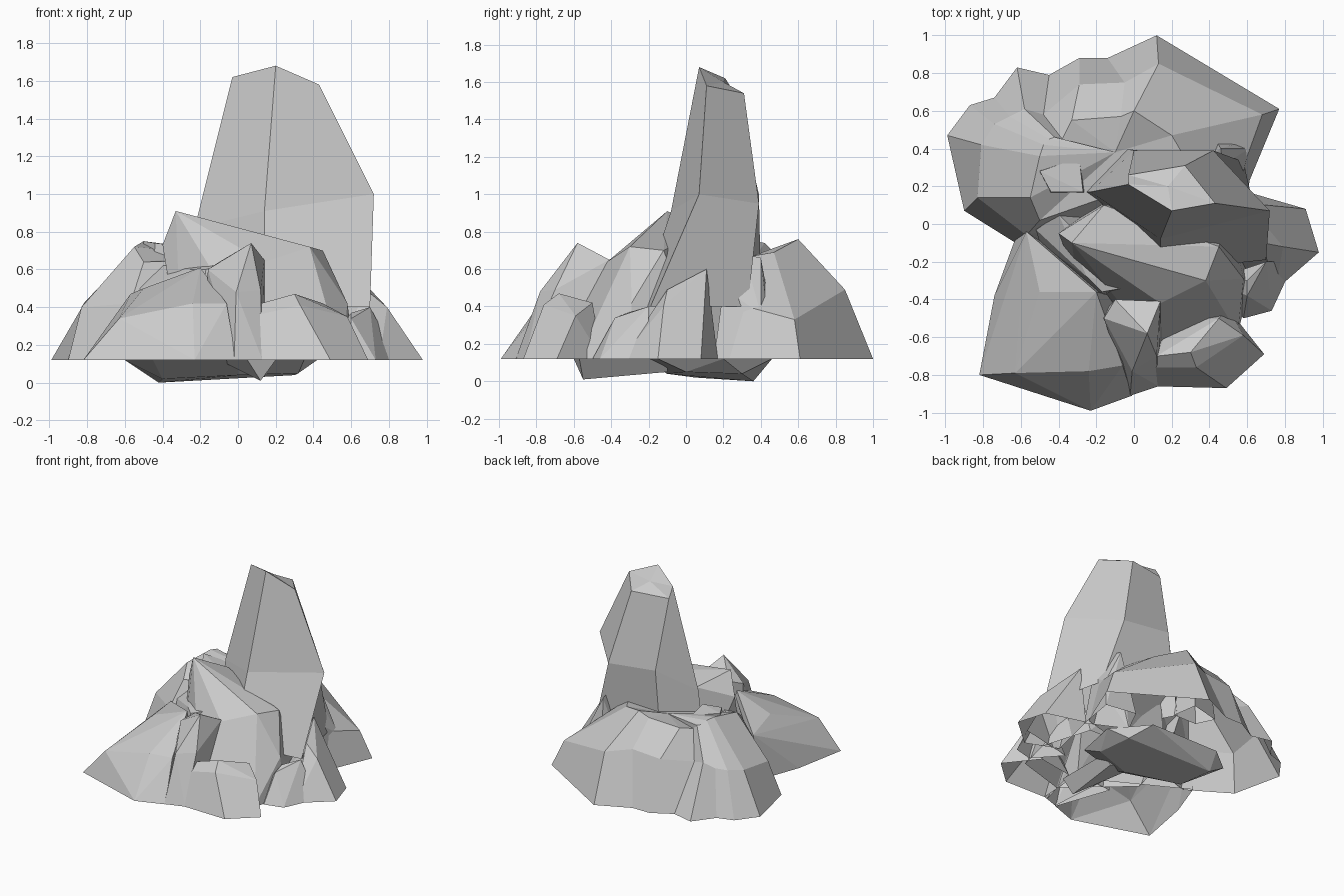
import bpy, bmesh

BASE = 0.12


def finish(name, bm, open_base=True):
    bm.normal_update()
    bmesh.ops.recalc_face_normals(bm, faces=bm.faces)
    if open_base:  # shells are hollow: drop the flat floor
        low = min(v.co.z for v in bm.verts) + 0.001
        floor = [f for f in bm.faces if all(v.co.z < low for v in f.verts)]
        bmesh.ops.delete(bm, geom=floor, context='FACES')
    me = bpy.data.meshes.new(name)
    bm.to_mesh(me)
    bm.free()
    ob = bpy.data.objects.new(name, me)
    bpy.context.collection.objects.link(ob)
    return ob


def rock(name, foot, upper, z=BASE, open_base=True):
    """Faceted boulder: convex hull of a flat footprint and upper corners."""
    bm = bmesh.new()
    for x, y in foot:
        bm.verts.new((x, y, z))
    for p in upper:
        bm.verts.new(p)
    res = bmesh.ops.convex_hull(bm, input=bm.verts)
    junk = {v for v in res["geom_interior"] + res["geom_unused"]
            if isinstance(v, bmesh.types.BMVert)}
    bmesh.ops.delete(bm, geom=list(junk), context='VERTS')
    bmesh.ops.dissolve_limit(bm, angle_limit=0.1, verts=bm.verts, edges=bm.edges)
    return finish(name, bm, open_base)


def mound(name, rings, peak):
    """Notched shell: rings of equal count joined by quads, fan cap on top."""
    bm = bmesh.new()
    loops = [[bm.verts.new(p) for p in r] for r in rings]
    n = len(loops[0])
    for lo, hi in zip(loops, loops[1:]):
        for i in range(n):
            j = (i + 1) % n
            bm.faces.new((lo[i], lo[j], hi[j], hi[i]))
    top = bm.verts.new(peak)
    for i in range(n):
        bm.faces.new((loops[-1][i], loops[-1][(i + 1) % n], top))
    return finish(name, bm, False)


# Tall pillar: five-sided, columns run left, front, right, back right, back left
mound("pillar", [
    [(-0.27, 0.17, 0.5), (0.14, -0.25, 0.4), (0.7, -0.19, 0.4), (0.58, 0.33, 0.4), (-0.05, 0.4, 0.5)],
    [(-0.23, 0.17, 0.82), (0.14, -0.08, 0.91), (0.72, 0.07, 1.0), (0.42, 0.39, 0.95), (0.0, 0.39, 1.0)],
    [(-0.03, 0.21, 1.62), (0.2, 0.07, 1.68), (0.43, 0.11, 1.58), (0.27, 0.31, 1.54), (-0.03, 0.26, 1.54)],
], (0.18, 0.2, 1.6))

# Big notched cliff around the back and left
foot = [(-0.58, -0.13), (-0.90, 0.07), (-0.99, 0.47), (-0.87, 0.63), (-0.74, 0.67), (-0.62, 0.83),
        (-0.45, 0.79), (-0.29, 0.88), (-0.14, 0.88), (0.12, 1.0), (0.77, 0.61),
        (0.6, 0.2)]
mid = [(-0.57, -0.06, 0.42), (-0.83, 0.14, 0.40), (-0.81, 0.42, 0.43), (-0.74, 0.53, 0.45),
       (-0.66, 0.57, 0.46), (-0.58, 0.61, 0.5), (-0.48, 0.58, 0.47), (-0.29, 0.74, 0.5),
       (-0.05, 0.75, 0.52), (0.13, 0.85, 0.49), (0.68, 0.58, 0.33), (0.56, 0.25, 0.42)]
top = [(-0.5, 0.02, 0.64), (-0.55, 0.14, 0.72), (-0.5, 0.36, 0.75), (-0.48, 0.42, 0.74),
       (-0.45, 0.45, 0.71), (-0.42, 0.46, 0.7), (-0.38, 0.45, 0.66), (-0.33, 0.55, 0.69),
       (-0.07, 0.57, 0.71), (0.0, 0.6, 0.76), (0.2, 0.47, 0.69), (0.3, 0.3, 0.66)]
mound("back_cliff", [[(x, y, BASE) for x, y in foot], mid, top], (-0.1, 0.38, 0.68))

# Slanted slab leaning against the pillar's front
rock("leaning_slab",
     [(-0.3, -0.3), (0.15, -0.7), (0.55, -0.58), (0.62, -0.3), (0.5, 0.1), (-0.2, 0.1)],
     [(-0.33, -0.1, 0.91), (-0.4, -0.05, 0.73), (-0.16, 0.1, 0.8), (0.38, -0.3, 0.72),
      (0.0, -0.3, 0.7), (0.14, -0.42, 0.64), (0.58, -0.29, 0.42), (0.45, -0.12, 0.7)])

# Front left boulder with its side shoulder
rock("front_left_rock",
     [(-0.82, -0.80), (-0.23, -0.99), (-0.01, -0.91), (-0.05, -0.4), (-0.63, -0.08), (-0.74, -0.38)],
     [(-0.63, -0.79, 0.34), (-0.24, -0.78, 0.42), (-0.06, -0.75, 0.42),
      (-0.5, -0.36, 0.5), (-0.2, -0.36, 0.61), (-0.57, -0.04, 0.47)])

# Narrow tooth at the front
rock("front_tooth",
     [(-0.02, -0.91), (0.13, -0.86), (0.16, -0.45), (-0.17, -0.48)],
     [(-0.01, -0.78, 0.48), (0.12, -0.7, 0.49), (0.07, -0.58, 0.74), (0.14, -0.41, 0.65),
      (-0.16, -0.5, 0.6), (-0.1, -0.4, 0.64)])

# Front right boulder
rock("front_right_rock",
     [(0.1, -0.86), (0.49, -0.87), (0.69, -0.69), (0.5, -0.45), (0.2, -0.5)],
     [(0.06, -0.76, 0.35), (0.12, -0.7, 0.42), (0.3, -0.68, 0.47), (0.45, -0.5, 0.42),
      (0.33, -0.76, 0.41), (0.58, -0.59, 0.35)])

# Right boulders
rock("right_rock",
     [(0.98, -0.15), (0.91, 0.08), (0.6, 0.17), (0.5, -0.25), (0.75, -0.35)],
     [(0.79, -0.12, 0.4), (0.76, 0.06, 0.38), (0.68, -0.1, 0.49), (0.6, 0.11, 0.6)])
rock("right_foot_rock",
     [(0.73, -0.46), (0.58, -0.5), (0.4, -0.3), (0.85, -0.2)],
     [(0.6, -0.3, 0.37), (0.6, -0.38, 0.34), (0.7, -0.2, 0.4)])
rock("back_right_rock",
     [(0.65, 0.46), (0.6, 0.15), (0.3, 0.3), (0.4, 0.5)],
     [(0.46, 0.4, 0.66), (0.47, 0.31, 0.68), (0.61, 0.4, 0.36), (0.56, 0.2, 0.5)])

# Small stones stuck in the gaps on the left
rock("gap_stone",
     [(-0.5, -0.1), (-0.2, -0.38), (0.0, -0.3), (-0.3, 0.1)],
     [(-0.52, -0.03, 0.5), (-0.17, -0.36, 0.6), (0.0, -0.33, 0.66),
      (-0.25, -0.28, 0.6), (-0.4, 0.05, 0.62)], z=0.4)
rock("top_stone",
     [(-0.52, 0.3), (-0.45, 0.16), (-0.25, 0.16), (-0.28, 0.36)],
     [(-0.5, 0.28, 0.75), (-0.44, 0.17, 0.74), (-0.27, 0.17, 0.72), (-0.29, 0.35, 0.7)], z=0.5)

# Shallow keel under everything, plus a small spike at its front
rock("underside",
     [(-0.6, 0.3), (-0.45, -0.1), (0.0, -0.25), (0.35, -0.15), (0.42, 0.2), (0.2, 0.46), (-0.4, 0.46)],
     [(-0.42, 0.36, 0.0), (-0.4, 0.05, 0.02), (0.0, -0.1, 0.04), (0.3, 0.3, 0.04),
      (0.32, 0.0, 0.05)], open_base=False)
rock("underside_spike",
     [(0.05, -0.6), (0.2, -0.57), (0.2, -0.1), (-0.1, -0.1)],
     [(0.12, -0.55, 0.01), (0.14, -0.1, 0.05)], open_base=False)
